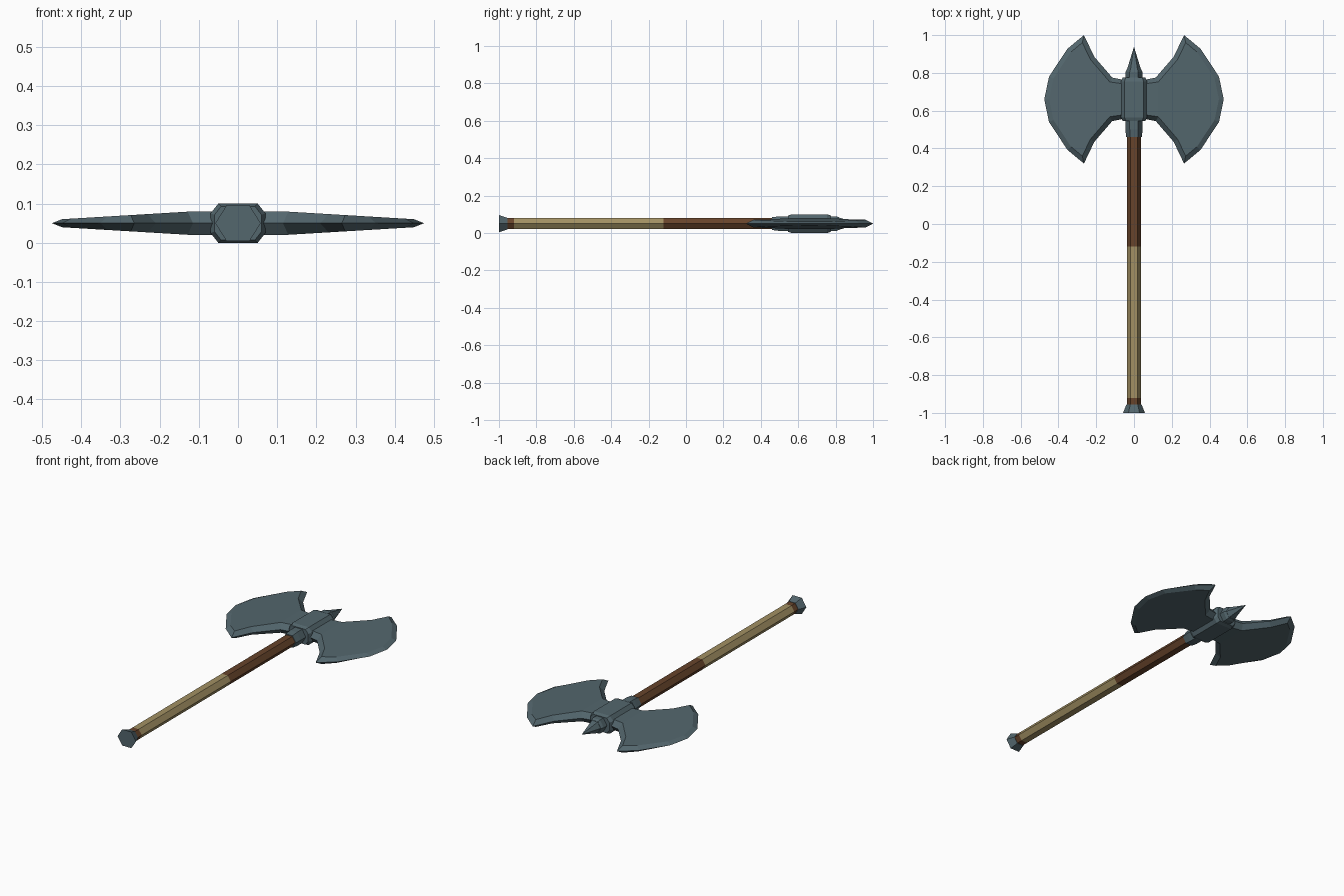
import bpy, bmesh
from math import cos, sin, pi
from mathutils import Vector

cube = bpy.data.objects.get("Cube")
if cube:
    bpy.data.objects.remove(cube, do_unlink=True)

MID_Z = 0.05    # height of the axe's centre plane
HEAD_Y = 0.66   # centre of the head along the shaft


def material(name, rgb):
    mat = bpy.data.materials.new(name)
    mat.use_nodes = True
    mat.diffuse_color = (*rgb, 1)
    mat.node_tree.nodes["Principled BSDF"].inputs["Base Color"].default_value = (*rgb, 1)
    return mat


steel = material("blue grey steel", (0.088, 0.135, 0.155))
wood = material("dark brown wood", (0.135, 0.057, 0.024))
wrap = material("tan grip wrap", (0.36, 0.28, 0.125))

HEX = [(cos(i * pi / 3), sin(i * pi / 3) / sin(pi / 3)) for i in range(6)]
HUB = [(1, 0.5), (0.72, 1), (-0.72, 1), (-1, 0.5),
       (-1, -0.5), (-0.72, -1), (0.72, -1), (1, -0.5)]


def finish(name, bm, mat):
    bmesh.ops.recalc_face_normals(bm, faces=bm.faces)
    mesh = bpy.data.meshes.new(name)
    bm.to_mesh(mesh)
    bm.free()
    mesh.materials.append(mat)
    obj = bpy.data.objects.new(name, mesh)
    bpy.context.collection.objects.link(obj)
    return obj


def bridge(bm, a, b):
    for i in range(len(a)):
        j = (i + 1) % len(a)
        bm.faces.new((a[i], a[j], b[j], b[i]))


def loft(name, mat, stations, section=HEX):
    """Sweep a section along y; stations are (y, half width, half height)."""
    bm = bmesh.new()
    rings = [[bm.verts.new((u * rx, y, MID_Z + v * rz)) for u, v in section]
             for y, rx, rz in stations]
    for a, b in zip(rings, rings[1:]):
        bridge(bm, a, b)
    bm.faces.new(rings[0])
    bm.faces.new(rings[-1])
    return finish(name, bm, mat)


# Shaft, grip and pommel
loft("pommel", steel, [(-1, 0.058, 0.046), (-0.955, 0.04, 0.031)])
loft("shaft_end", wood, [(-0.96, 0.038, 0.029), (-0.92, 0.038, 0.029)])
loft("grip", wrap, [(-0.92, 0.038, 0.029), (-0.12, 0.038, 0.029)])
loft("shaft", wood, [(-0.12, 0.038, 0.029), (0.48, 0.038, 0.029)])

# Head socket: collars, hub and top spike
loft("lower_collar", steel, [(0.46, 0.042, 0.034), (0.5, 0.045, 0.039), (0.56, 0.045, 0.039)])
loft("hub", steel, [(0.545, 0.06, 0.043), (0.565, 0.07, 0.05),
                    (0.755, 0.07, 0.05), (0.775, 0.06, 0.043)], HUB)
loft("upper_collar", steel, [(0.76, 0.045, 0.039), (0.805, 0.045, 0.039), (0.82, 0.038, 0.033)])
loft("top_spike", steel, [(0.815, 0.038, 0.033), (0.87, 0.021, 0.018), (0.935, 0.001, 0.001)])

# Half outline of a blade from the root to the cutting edge (x, distance from HEAD_Y)
HALF = [(0.04, 0.1), (0.115, 0.115), (0.21, 0.225), (0.265, 0.34),
        (0.352, 0.268), (0.45, 0.12)]
RIM = [(x, -d) for x, d in HALF] + [(0.475, 0)] + [(x, d) for x, d in reversed(HALF)]


def inset(points, width):
    """Move a closed counter-clockwise outline inwards with mitred corners."""
    result = []
    for i, p in enumerate(points):
        p = Vector(p)
        before = (p - Vector(points[i - 1])).normalized()
        after = (Vector(points[(i + 1) % len(points)]) - p).normalized()
        n1, n2 = Vector((-before.y, before.x)), Vector((-after.y, after.x))
        q = p + (n1 + n2) * width / (1 + n1.dot(n2))
        if i in (0, len(points) - 1):
            q.x = p.x   # the root stays inside the hub
        result.append(q)
    return result


def blade(name, side):
    bm = bmesh.new()
    rim = [bm.verts.new((side * x, HEAD_Y + d, MID_Z)) for x, d in RIM]
    for up in (1, -1):
        face = [bm.verts.new((side * x, HEAD_Y + d,
                              MID_Z + up * (0.03 - max(0, x - 0.12) * 0.06)))
                for x, d in inset(RIM, 0.025)]
        bridge(bm, rim, face)
        bm.faces.new((face[0], face[1], face[-2], face[-1]))
        bm.faces.new(face[1:-1])
    return finish(name, bm, steel)


blade("left_blade", 1)
blade("right_blade", -1)
